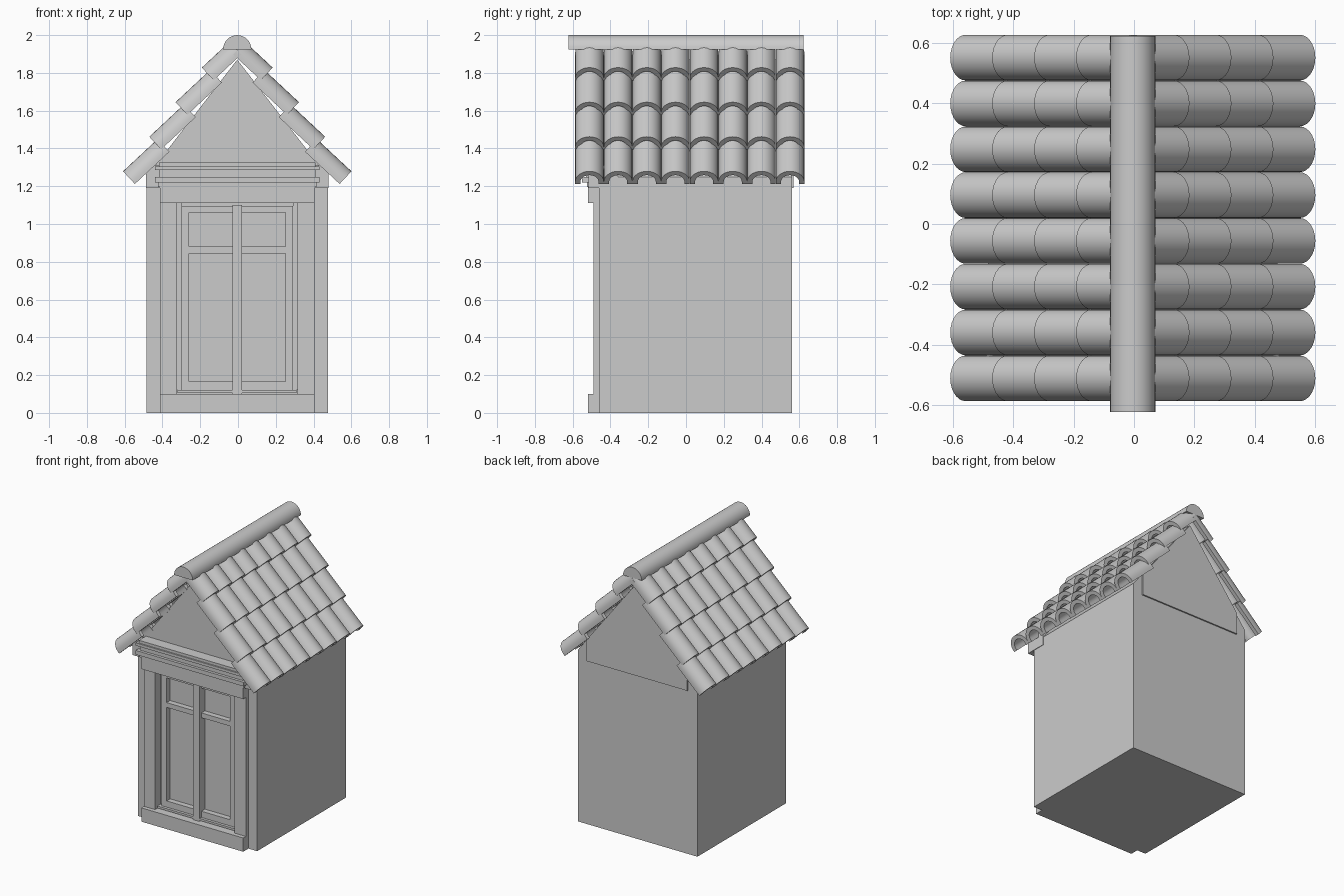
import bpy, bmesh
from math import sin, cos, pi, radians
from mathutils import Vector

if "Cube" in bpy.data.objects:
    bpy.data.objects.remove(bpy.data.objects["Cube"])

CX = -0.004  # small sideways offset of the whole building


def extrude(name, pts, vec, smooth=False):
    """Closed solid: polygon of 3D points swept along a vector."""
    bm = bmesh.new()
    face = bm.faces.new([bm.verts.new(p) for p in pts])
    res = bmesh.ops.extrude_face_region(bm, geom=[face], use_keep_orig=True)
    verts = [g for g in res["geom"] if isinstance(g, bmesh.types.BMVert)]
    bmesh.ops.translate(bm, verts=verts, vec=vec)
    bmesh.ops.recalc_face_normals(bm, faces=bm.faces)
    mesh = bpy.data.meshes.new(name)
    bm.to_mesh(mesh)
    bm.free()
    ob = bpy.data.objects.new(name, mesh)
    ob.location.x = CX
    bpy.context.collection.objects.link(ob)
    if smooth:
        bpy.ops.object.select_all(action='DESELECT')
        ob.select_set(True)
        bpy.context.view_layer.objects.active = ob
        bpy.ops.object.shade_smooth_by_angle(angle=radians(35))
    return ob


def prism(name, profile, y0, y1, smooth=False):
    return extrude(name, [(x, y0, z) for x, z in profile], (0, y1 - y0, 0), smooth)


def box(name, x0, x1, y0, y1, z0, z1, mirror=False):
    ob = prism(name, [(x0, z0), (x1, z0), (x1, z1), (x0, z1)], y0, y1)
    if mirror:
        ob.modifiers.new("mirror", 'MIRROR')
    return ob


def gable(w, z0, z1, top=1.87):
    return [(-w, z0), (w, z0), (w, z1), (0, top), (-w, z1)]


# House body, with a front layer leaving the door opening free
prism("body", gable(0.48, 0, 1.25), -0.41, 0.56)
prism("front_gable_wall", gable(0.48, 1.11, 1.25), -0.46, -0.41)
box("front_pier", 0.32, 0.48, -0.46, -0.41, 0, 1.11, True)
box("front_threshold", -0.32, 0.32, -0.46, -0.41, 0, 0.1)
prism("back_gable_panel", gable(0.405, 1.19, 1.345, 1.865), 0.56, 0.57)

# Front surround
box("plinth", -0.41, 0.41, -0.52, -0.46, 0, 0.1)
box("lintel", -0.41, 0.41, -0.52, -0.46, 1.11, 1.195)
box("door_stile", 0.32, 0.41, -0.49, -0.46, 0.1, 1.11, True)
box("corner_capital", 0.40, 0.484, -0.515, -0.36, 1.19, 1.31, True)

# Stepped cornice
for z0, z1, w, y in [(1.195, 1.22, 0.42, -0.525), (1.22, 1.25, 0.435, -0.55),
                     (1.25, 1.285, 0.415, -0.53), (1.285, 1.305, 0.435, -0.55),
                     (1.305, 1.325, 0.415, -0.54)]:
    box("cornice_step", -w, w, y, -0.44, z0, z1)

# Double door: centre post, sills, rails and stiles around recessed panes
box("door_centre_post", -0.025, 0.025, -0.475, -0.41, 0.1, 1.1)
box("door_sill", 0.025, 0.315, -0.47, -0.41, 0.105, 0.12, True)
box("door_outer_trim", 0.295, 0.32, -0.43, -0.41, 0.12, 1.11, True)
box("door_leaf_stile", 0.255, 0.295, -0.45, -0.41, 0.12, 1.09, True)
box("door_head", 0.025, 0.295, -0.45, -0.41, 1.06, 1.095, True)
box("door_mid_rail", 0.025, 0.255, -0.45, -0.41, 0.845, 0.88, True)
box("door_bottom_rail", 0.025, 0.255, -0.45, -0.41, 0.12, 0.165, True)

# Overlapping barrel tiles: arched shell, 8 across, 4 courses, both slopes
a = radians(43)
up = Vector((-cos(a), 0, sin(a)))
out = Vector((sin(a), 0, cos(a)))
side = Vector((0, 1, 0))
N = 14
R, T, LEG = 0.0757, 0.028, 0.016


def arch(r):
    arc = [(r * cos(pi * i / N), LEG + r * sin(pi * i / N)) for i in range(N + 1)]
    return [(r, 0)] + arc + [(-r, 0)]


shell = arch(R) + arch(R - T)[::-1]
for k in range(4):
    base = Vector((0.542 - 0.139 * k, -0.511, 1.212 + 0.183 * k))
    pts = [base + side * s + out * h for s, h in shell]
    tile = extrude("roof_tile_course", pts, up * (0.2 if k == 3 else 0.25), True)
    arr = tile.modifiers.new("columns", 'ARRAY')
    arr.count = 8
    arr.use_relative_offset = False
    arr.use_constant_offset = True
    arr.constant_offset_displace = (0, 0.1517, 0)
    tile.modifiers.new("other_slope", 'MIRROR')

# Ridge cap
prism("ridge_cap", [(0.075 * cos(pi * i / 16), 1.923 + 0.077 * sin(pi * i / 16))
                    for i in range(17)], -0.622, 0.622, True)
